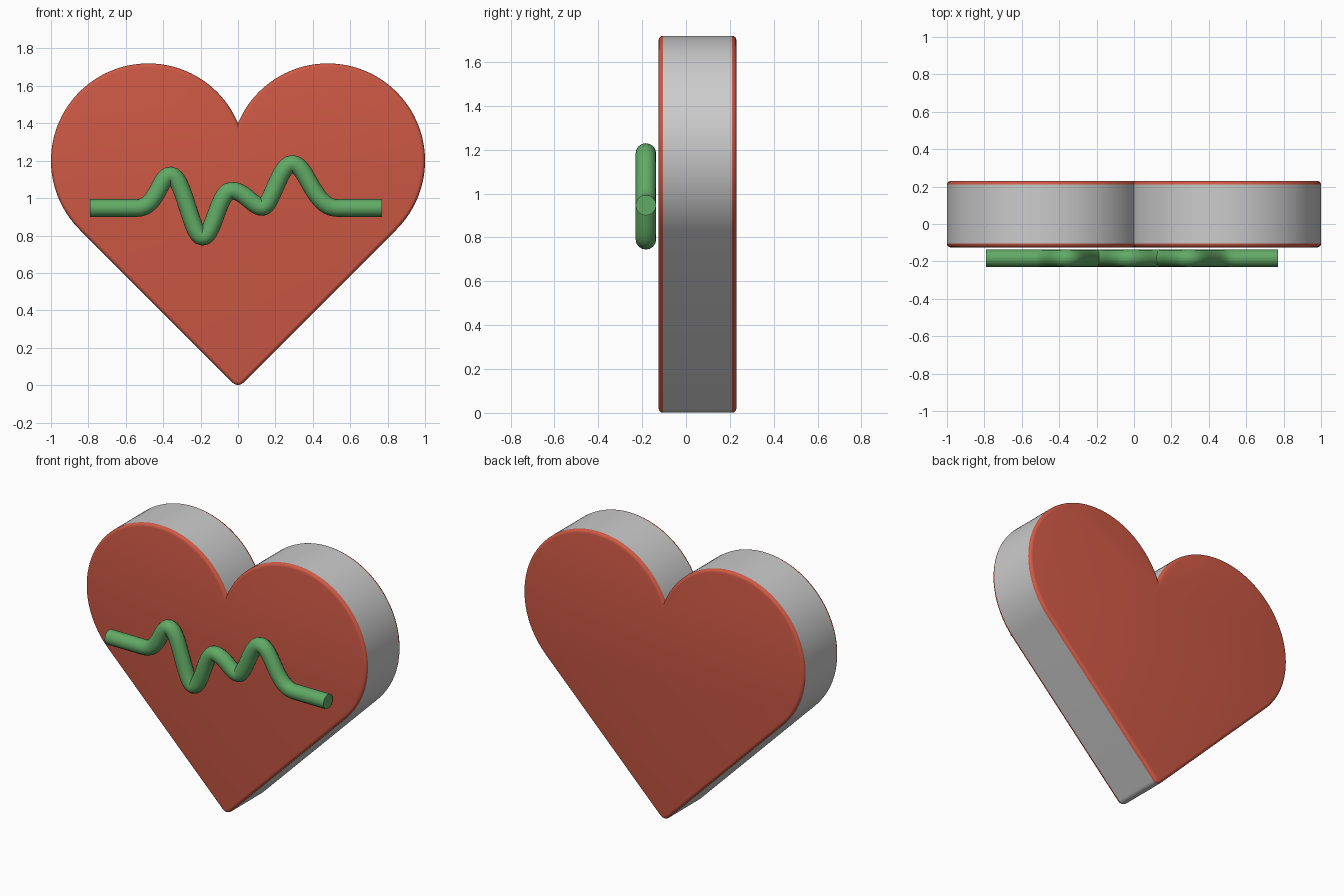
import bpy, bmesh
from math import sin, cos, acos, pi, sqrt

if "Cube" in bpy.data.objects:
    bpy.data.objects.remove(bpy.data.objects["Cube"])

LOBE_X, LOBE_Z, LOBE_R, TIP_R = 0.48, 1.2, 0.52, 0.04
FRONT, BACK, BEVEL = -0.125, 0.23, 0.02


def material(name, color):
    m = bpy.data.materials.new(name)
    m.diffuse_color = color
    m.use_nodes = True
    m.node_tree.nodes["Principled BSDF"].inputs["Base Color"].default_value = m.diffuse_color
    return m


def heart(d):
    """Heart outline moved inward by d, as (x, z) points."""
    r, t = LOBE_R - d, TIP_R - d
    start, end = pi - acos(LOBE_X / r), -pi / 4
    tip_z = LOBE_Z - LOBE_X - LOBE_R * sqrt(2) + TIP_R * sqrt(2)
    right = [(LOBE_X + r * cos(a), LOBE_Z + r * sin(a))
             for a in (start + (end - start) * i / 64 for i in range(65))]
    right += [(t * cos(a), tip_z + t * sin(a))
              for a in (-pi / 4 - pi / 4 * i / 5 for i in range(6))]
    right[0], right[-1] = (0, right[0][1]), (0, right[-1][1])
    return right + [(-x, z) for x, z in right[-2:0:-1]]


def ring(bm, d, y):
    return [bm.verts.new((x, y, z)) for x, z in heart(d)]


def bridge(bm, a, b):
    for i in range(len(a)):
        j = (i + 1) % len(a)
        bm.faces.new((a[i], a[j], b[j], b[i]))


def finish(bm, name, mat=None):
    bmesh.ops.recalc_face_normals(bm, faces=bm.faces[:])
    mesh = bpy.data.meshes.new(name)
    bm.to_mesh(mesh)
    bm.free()
    ob = bpy.data.objects.new(name, mesh)
    bpy.context.collection.objects.link(ob)
    if mat:
        mesh.materials.append(mat)
    smooth(ob)
    return ob


def smooth(ob):
    bpy.ops.object.select_all(action='DESELECT')
    ob.select_set(True)
    bpy.context.view_layer.objects.active = ob
    bpy.ops.object.shade_smooth_by_angle(angle=0.6)


red = material("red", (0.62, 0.1, 0.06, 1))
green = material("green", (0.12, 0.4, 0.13, 1))

# Grey rim around the heart
bm = bmesh.new()
bridge(bm, ring(bm, 0, FRONT + BEVEL), ring(bm, 0, BACK - BEVEL))
rim = finish(bm, "heart_rim")
# open strip: make sure the faces look outward at the right extreme
face = max(rim.data.polygons, key=lambda p: p.center.x)
if face.normal.x < 0:
    rim.data.flip_normals()

# Red front and back faces with rounded edges
for name, y, s in (("heart_front", FRONT, 1), ("heart_back", BACK, -1)):
    bm = bmesh.new()
    rings = []
    for i in range(5):
        a = pi / 2 * i / 4
        rings.append(ring(bm, BEVEL * (1 - cos(a)), y + s * BEVEL * (1 - sin(a))))
    for a, b in zip(rings, rings[1:]):
        bridge(bm, a, b)
    bm.faces.new(rings[-1])
    plate = finish(bm, name, red)
    cap = max(plate.data.polygons, key=lambda p: p.area)
    if cap.normal.y * s > 0:
        plate.data.flip_normals()

# Green pulse line: x, z, left handle, right handle
pulse = [(-0.79, 0.947, 0.08, 0.08), (-0.54, 0.947, 0.08, 0.11),
         (-0.36, 1.122, 0.06, 0.07), (-0.19, 0.792, 0.06, 0.06),
         (-0.035, 1.04, 0.07, 0.07), (0.13, 0.952, 0.05, 0.05),
         (0.29, 1.183, 0.07, 0.08), (0.53, 0.947, 0.13, 0.08),
         (0.77, 0.947, 0.08, 0.08)]
curve = bpy.data.curves.new("pulse_line", 'CURVE')
curve.dimensions = '3D'
curve.bevel_depth = 0.047
curve.bevel_resolution = 6
curve.use_fill_caps = True
curve.resolution_u = 14
sp = curve.splines.new('BEZIER')
sp.bezier_points.add(len(pulse) - 1)
for p, (x, z, l, r) in zip(sp.bezier_points, pulse):
    p.handle_left_type = p.handle_right_type = 'FREE'
    p.co = (x, -0.183, z)
    p.handle_left = (x - l, -0.183, z)
    p.handle_right = (x + r, -0.183, z)
line = bpy.data.objects.new("pulse_line", curve)
bpy.context.collection.objects.link(line)
curve.materials.append(green)
bpy.ops.object.select_all(action='DESELECT')
line.select_set(True)
bpy.context.view_layer.objects.active = line
bpy.ops.object.convert(target='MESH')
smooth(bpy.context.object)
